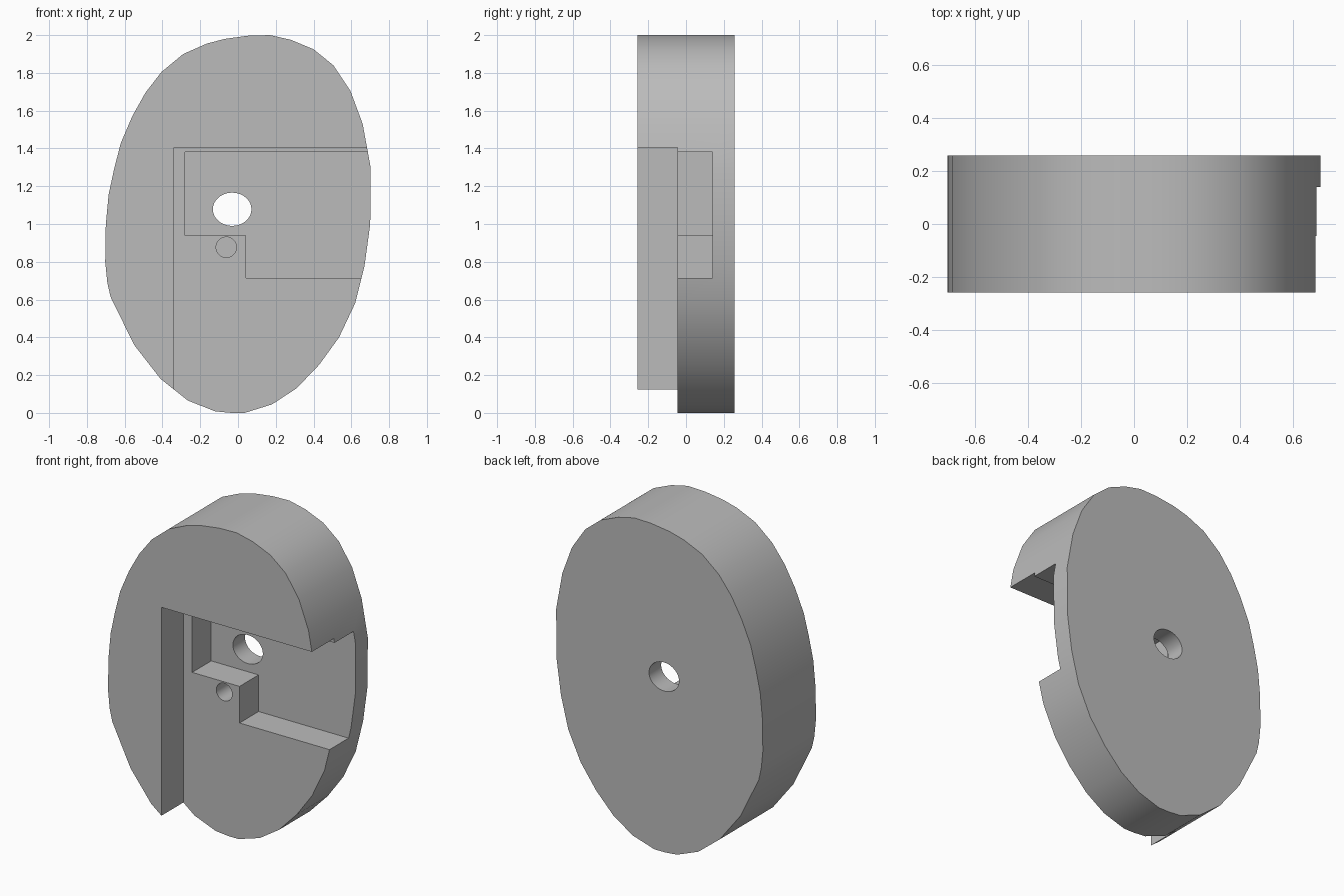
import bpy, bmesh
from math import cos, sin, tau

if "Cube" in bpy.data.objects:
    bpy.data.objects.remove(bpy.data.objects["Cube"])

FRONT, FLOOR, POCKET, BACK = -0.258, -0.045, 0.14, 0.258

grey = bpy.data.materials.new("plain_grey")
grey.use_nodes = True
colour = (0.5, 0.5, 0.5, 1)
grey.diffuse_color = colour
grey.node_tree.nodes["Principled BSDF"].inputs["Base Color"].default_value = colour


def prism(name, outline, y0, y1):
    """Extrude an x-z outline from y0 to y1."""
    bm = bmesh.new()
    face = bm.faces.new([bm.verts.new((x, y0, z)) for x, z in outline])
    grown = bmesh.ops.extrude_face_region(bm, geom=[face])
    verts = [g for g in grown["geom"] if isinstance(g, bmesh.types.BMVert)]
    bmesh.ops.translate(bm, vec=(0, y1 - y0, 0), verts=verts)
    bmesh.ops.recalc_face_normals(bm, faces=bm.faces)
    mesh = bpy.data.meshes.new(name)
    bm.to_mesh(mesh)
    bm.free()
    mesh.materials.append(grey)
    obj = bpy.data.objects.new(name, mesh)
    bpy.context.collection.objects.link(obj)
    return obj


def ellipse(cx, cz, rx, rz, n=40):
    return [(cx + rx * cos(tau * i / n), cz + rz * sin(tau * i / n)) for i in range(n)]


# Egg-shaped disc
egg = [(.035, 0), (.18, .045), (.31, .13), (.43, .255), (.535, .4), (.62, .58),
       (.67, .78), (.7, 1), (.702, 1.3), (.66, 1.53), (.595, 1.705), (.505, 1.84),
       (.4, 1.925), (.28, 1.975), (.17, 2), (.055, 1.997), (-.07, 1.98),
       (-.165, 1.955), (-.29, 1.9), (-.405, 1.805), (-.49, 1.695), (-.56, 1.57),
       (-.62, 1.43), (-.655, 1.295), (-.685, 1.155), (-.7, .995), (-.703, .8),
       (-.692, .69), (-.675, .615), (-.55, .36), (-.41, .18), (-.265, .065),
       (-.12, .008), (-.035, 0)]
disc = prism("egg_disc", egg, FRONT, BACK)

# Cutters: front corner recess, deeper stepped pocket, through hole, blind pin hole
recess = [(-.34, -.2), (1, -.2), (1, 1.405), (-.34, 1.405)]
step = [(-.28, .94), (.042, .94), (.042, .715), (1, .715), (1, 1.38), (-.28, 1.38)]
cutters = [
    prism("recess_cutter", recess, FRONT - 0.1, FLOOR),
    prism("pocket_cutter", step, FLOOR - 0.1, POCKET),
    prism("through_hole_cutter", ellipse(-.031, 1.078, .102, .088), 0, BACK + 0.1),
    prism("pin_hole_cutter", ellipse(-.062, .877, .054, .054), FLOOR - 0.1, POCKET),
]

bpy.context.view_layer.objects.active = disc
for cutter in cutters:
    mod = disc.modifiers.new(cutter.name, "BOOLEAN")
    mod.operation = "DIFFERENCE"
    mod.solver = "EXACT"
    mod.object = cutter
    bpy.ops.object.modifier_apply(modifier=mod.name)
    bpy.data.objects.remove(cutter)

# Smooth rim and holes, keep the corners sharp
bpy.ops.object.select_all(action="DESELECT")
disc.select_set(True)
bpy.ops.object.shade_smooth_by_angle(angle=0.5)
